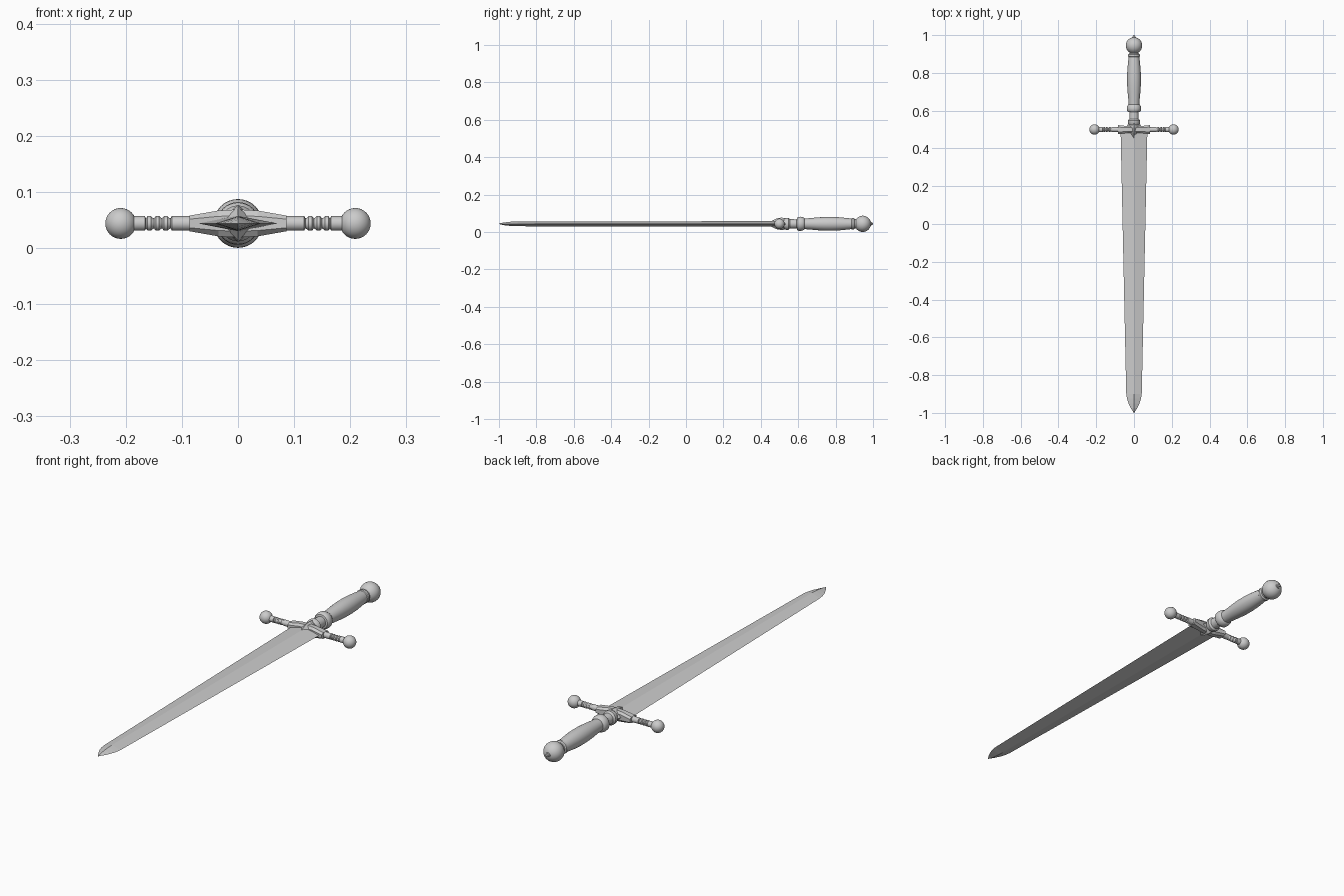
import bpy, bmesh, math
from mathutils import Vector

if "Cube" in bpy.data.objects:
    bpy.data.objects.remove(bpy.data.objects["Cube"])

ZC = 0.044   # height of the sword's axis
GY = 0.50    # y position of the crossguard


def loft(name, rings, smooth=None):
    """Skin a list of equal-length rings of points, capping both ends."""
    bm = bmesh.new()
    rows = [[bm.verts.new(p) for p in ring] for ring in rings]
    n = len(rows[0])
    for a, b in zip(rows, rows[1:]):
        for i in range(n):
            j = (i + 1) % n
            bm.faces.new((a[i], a[j], b[j], b[i]))
    bm.faces.new(rows[0])
    bm.faces.new(rows[-1])
    bmesh.ops.remove_doubles(bm, verts=bm.verts, dist=1e-5)
    bmesh.ops.recalc_face_normals(bm, faces=bm.faces)
    me = bpy.data.meshes.new(name)
    bm.to_mesh(me)
    bm.free()
    ob = bpy.data.objects.new(name, me)
    bpy.context.collection.objects.link(ob)
    if smooth:
        bpy.ops.object.select_all(action='DESELECT')
        ob.select_set(True)
        bpy.context.view_layer.objects.active = ob
        bpy.ops.object.shade_smooth_by_angle(angle=math.radians(smooth))
    return ob


def turned(name, profile, along_x=False, side=1, n=32):
    """Lathe (position, radius) pairs around the y axis or the guard's x axis."""
    rings = []
    for t, r in profile:
        ring = []
        for i in range(n):
            a = 2 * math.pi * i / n
            u, v = r * math.cos(a), r * math.sin(a)
            ring.append((side * t, GY + u, ZC + v) if along_x else (u, t, ZC + v))
        rings.append(ring)
    return loft(name, rings, 35)


def ball(centre, r, n=16):
    return [(centre - r * math.cos(math.pi * i / n), max(r * math.sin(math.pi * i / n), 1e-4))
            for i in range(1, n)]


def diamond(y, hx, hz):
    return [(hx, y, ZC), (0, y, ZC + hz), (-hx, y, ZC), (0, y, ZC - hz)]


# Blade: diamond section, slow taper, then a rounded point
blade = [(0.50, 0.071, 0.014), (-0.90, 0.041, 0.013), (-0.925, 0.037, 0.012),
         (-0.95, 0.029, 0.010), (-0.975, 0.017, 0.007), (-0.99, 0.007, 0.004),
         (-1.0, 0.001, 0.001)]
loft("blade", [diamond(*s) for s in blade])

# Guard block: octagonal section, thick in the middle, tapering to the ends
block = []
for x, hy, hz in [(-0.086, 0.024, 0.014), (-0.035, 0.018, 0.023), (0, 0.018, 0.025),
                  (0.035, 0.018, 0.023), (0.086, 0.024, 0.014)]:
    c = 0.55
    block.append([(x, GY + hy * a, ZC + hz * b) for a, b in
                  [(1, c), (c, 1), (-c, 1), (-1, c), (-1, -c), (-c, -1), (c, -1), (1, -c)]])
loft("guard_block", block)

# Pointed, ridged centre piece over the blade shoulder
loft("guard_centre", [diamond(*s) for s in
     [(0.455, 0.002, 0.014), (0.485, 0.032, 0.029), (0.51, 0.040, 0.033),
      (0.53, 0.032, 0.031), (0.55, 0.026, 0.026)]])

# Guard arms with turned rings, and ball ends
arm = [(0.08, 0.013), (0.118, 0.013), (0.120, 0.009)]
for k in range(3):
    x = 0.123 + 0.0145 * k
    arm += [(x, 0.010), (x + 0.003, 0.013), (x + 0.009, 0.013), (x + 0.012, 0.009)]
arm += [(0.164, 0.009), (0.166, 0.013), (0.195, 0.013)]
for label, s in (("left", -1), ("right", 1)):
    turned(label + "_guard_arm", arm, True, s)
    turned(label + "_guard_ball", ball(0.209, 0.0275), True, s)

# Collar, neck and raised ring below the grip
turned("collar", [(0.525, 0.026), (0.535, 0.032), (0.548, 0.032), (0.556, 0.025),
                  (0.592, 0.024), (0.594, 0.032), (0.600, 0.037), (0.612, 0.038),
                  (0.624, 0.036), (0.632, 0.031), (0.634, 0.027)])

# Swelling grip
turned("grip", [(0.628, 0.028), (0.66, 0.030), (0.70, 0.034), (0.74, 0.0365),
                (0.78, 0.037), (0.82, 0.035), (0.86, 0.031), (0.885, 0.028),
                (0.888, 0.031), (0.898, 0.031), (0.902, 0.025), (0.915, 0.024)])

# Ball pommel and end button
turned("pommel", ball(0.945, 0.0435))
turned("pommel_button", [(0.98, 0.012), (0.990, 0.011), (0.991, 0.007),
                         (0.997, 0.006), (1.0, 0.002)])
